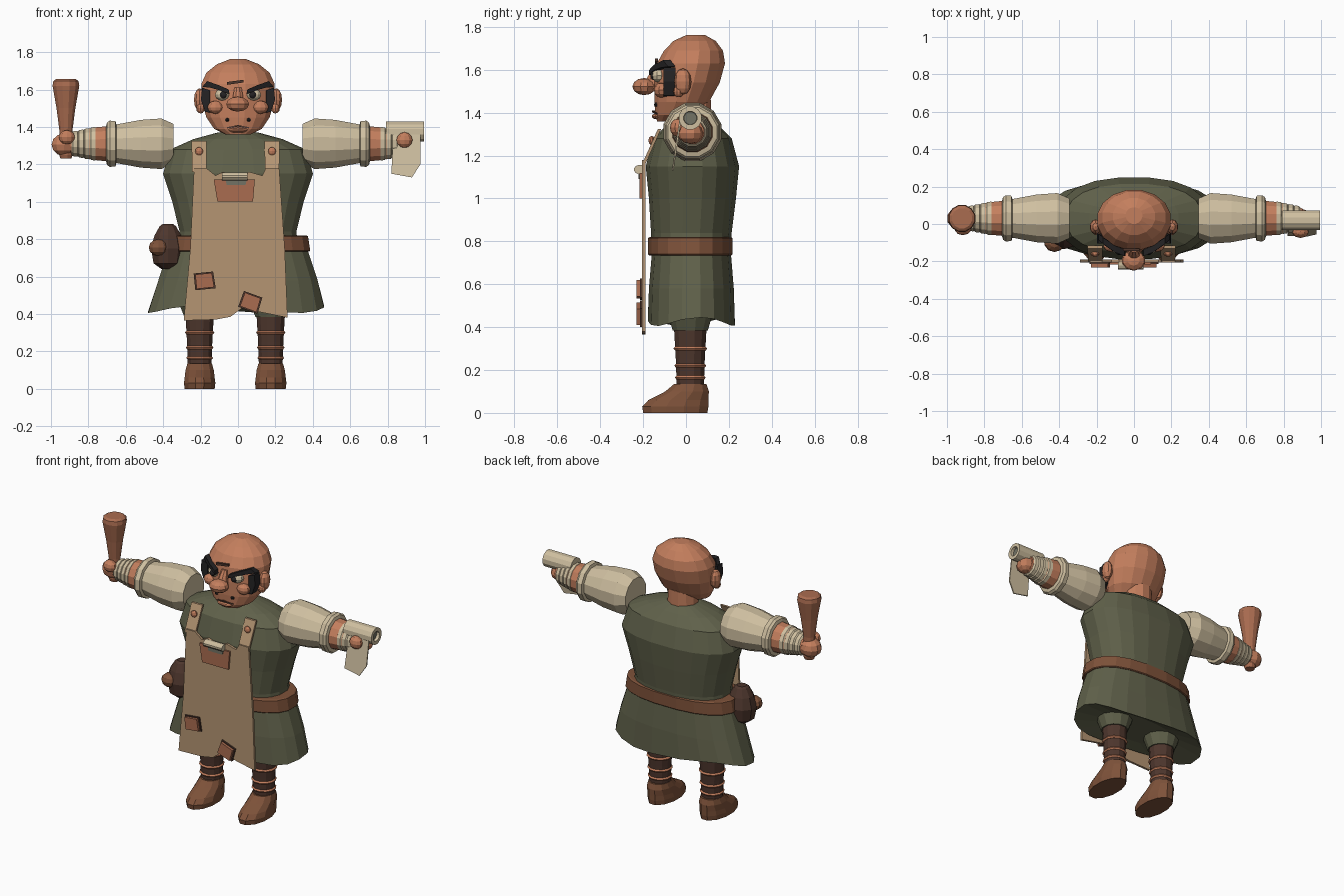
import bpy, bmesh, math
from mathutils import Matrix, Vector

if "Cube" in bpy.data.objects:
    bpy.data.objects.remove(bpy.data.objects["Cube"], do_unlink=True)


def material(name, r, g, b):
    m = bpy.data.materials.new(name)
    m.use_nodes = True
    m.diffuse_color = (r, g, b, 1)
    bsdf = next(n for n in m.node_tree.nodes if n.type == "BSDF_PRINCIPLED")
    bsdf.inputs["Base Color"].default_value = (r, g, b, 1)
    return m


SKIN = material("skin", .55, .21, .11)
WOOD = material("club wood", .40, .15, .08)
OLIVE = material("olive cloth", .115, .118, .068)
CREAM = material("cream linen", .62, .52, .35)
TAN = material("tan apron", .46, .30, .17)
LEATHER = material("leather", .21, .085, .042)
DARK = material("dark brown", .075, .037, .026)
BLACK = material("black hair", .018, .017, .018)
GREY = material("grey paper", .17, .17, .13)


def finish(name, bm, mat):
    bmesh.ops.recalc_face_normals(bm, faces=bm.faces)
    me = bpy.data.meshes.new(name)
    bm.to_mesh(me)
    bm.free()
    me.materials.append(mat)
    ob = bpy.data.objects.new(name, me)
    bpy.context.collection.objects.link(ob)
    return ob


def loft(name, mat, rings, axis="z", n=12, at=(0, 0, 0), power=2, hem=0):
    """Rings are (position, radius u, radius v, centre u, centre v)."""
    bm = bmesh.new()
    loops = []
    for i, ring in enumerate(rings):
        t, ru, rv, cu, cv = tuple(ring) + (0,) * (5 - len(ring))
        loop = []
        for k in range(n):
            a = math.tau * (k + .5) / n
            c, s = math.cos(a), math.sin(a)
            u = cu + ru * math.copysign(abs(c) ** (2 / power), c)
            v = cv + rv * math.copysign(abs(s) ** (2 / power), s)
            w = t + (hem * math.sin(3 * a + 1) if i == 1 else 0)
            p = {"z": (u, v, w), "x": (w, u, v), "y": (u, w, v)}[axis]
            loop.append(bm.verts.new(Vector(p) + Vector(at)))
        loops.append(loop)
    for a, b in zip(loops, loops[1:]):
        for k in range(n):
            j = (k + 1) % n
            bm.faces.new((a[k], a[j], b[j], b[k]))
    bm.faces.new(loops[0])
    bm.faces.new(loops[-1])
    return finish(name, bm, mat)


def blob(name, mat, at, size, n=10, rows=6):
    bm = bmesh.new()
    bmesh.ops.create_uvsphere(bm, u_segments=n, v_segments=rows, radius=1)
    bmesh.ops.transform(bm, matrix=Matrix.Translation(at) @ Matrix.Diagonal((*size, 1)), verts=bm.verts)
    return finish(name, bm, mat)


def plate(name, mat, pts, depth, thick=.015):
    """Outline in x and z; depth(x, z) gives the front y."""
    bm = bmesh.new()
    front = [bm.verts.new((x, depth(x, z), z)) for x, z in pts]
    back = [bm.verts.new((x, depth(x, z) + thick, z)) for x, z in pts]
    bm.faces.new(front)
    bm.faces.new(back[::-1])
    for k in range(len(pts)):
        j = (k + 1) % len(pts)
        bm.faces.new((front[k], back[k], back[j], front[j]))
    return finish(name, bm, mat)


def flat(y):
    return lambda x, z: y


# Tunic, skirt and belt
loft("tunic", OLIVE, [(.72, .33, .185, 0, .025), (.84, .315, .19, 0, .025), (1.0, .355, .205, 0, .03),
     (1.15, .405, .22, 0, .03), (1.28, .365, .185, 0, .03), (1.335, .24, .13, 0, .03),
     (1.37, .11, .08, 0, .03)], n=20, power=2.4)
loft("skirt", OLIVE, [(.46, .25, .13, 0, .02), (.425, .475, .205, -.01, .025), (.58, .43, .2, 0, .025),
     (.76, .37, .185, 0, .025)], n=20, power=2.4, hem=.02)
loft("belt", LEATHER, [(.735, .385, .195, 0, .02), (.74, .39, .2, 0, .02), (.815, .378, .2, 0, .02),
     (.82, .37, .19, 0, .02)], n=20, power=2.4)

# Legs, wraps and boots
for side, x in (("right", -.205), ("left", .175)):
    at = (x, .02, 0)
    loft(side + "_leg", DARK, [(.11, .065, .065), (.25, .07, .07), (.42, .08, .08)], at=at)
    loft(side + "_leg_cuff", OLIVE, [(.385, .085, .085), (.47, .12, .11)], at=at)
    for z, r in ((.165, .075), (.22, .077), (.3, .082)):
        loft(side + "_leg_wrap", SKIN, [(z - .009, r - .008, r - .008), (z, r, r), (z + .009, r - .008, r - .008)], at=at)
    loft(side + "_boot", LEATHER, [(0, .083, .155, 0, -.07), (.03, .087, .16, 0, -.07),
         (.06, .083, .145, 0, -.055), (.1, .078, .105, 0, -.015), (.135, .068, .078)], at=at)

# Arms with puffed sleeves and wrapped wrists
for side, s in (("right", -1), ("left", 1)):
    def arm(part, mat, profile):
        loft(side + part, mat, [(s * x, r, r) for x, r in profile], axis="x", at=(0, .03, 1.31))
    arm("_sleeve", CREAM, [(.345, .11), (.41, .14), (.52, .132), (.66, .105)])
    arm("_cuff", CREAM, [(.65, .105), (.655, .125), (.685, .128), (.7, .118), (.705, .1)])
    arm("_forearm", SKIN, [(.69, .098), (.77, .09), (.9, .055)])
    for k in range(4):
        x, r = .76 + k * .032, .093 - k * .007
        arm("_wrist_band", CREAM, [(x, r - .004), (x + .003, r), (x + .025, r - .003), (x + .034, r - .012)])

# Right hand and club
blob("right_fist", SKIN, (-.93, .03, 1.305), (.07, .065, .06))
blob("right_thumb", SKIN, (-.915, -.025, 1.345), (.045, .035, .038))
loft("club", WOOD, [(1.23, .03, .03), (1.25, .037, .037), (1.38, .036, .036), (1.5, .052, .052),
     (1.62, .074, .074), (1.645, .07, .07), (1.655, .055, .055)], at=(-.92, .03, 0))

# Left hand and scroll
blob("left_hand", SKIN, (.9, .02, 1.305), (.06, .06, .05))
blob("left_thumb", SKIN, (.89, -.04, 1.33), (.045, .035, .042))
loft("scroll", CREAM, [(.79, .055, .055), (.995, .055, .055), (.995, .032, .032), (.97, .03, .03)],
     axis="x", at=(0, .02, 1.375))
loft("scroll_hollow", GREY, [(.96, .03, .03), (.976, .03, .03)], axis="x", at=(0, .02, 1.375))
plate("scroll_sheet", CREAM, [(.83, 1.37), (.975, 1.37), (.975, 1.2), (.93, 1.13), (.82, 1.15)],
      lambda x, z: -.03 - (1.37 - z) * .15, .008)

# Apron with straps, pocket, note and patches
plate("apron", TAN, [(-.29, .365), (-.12, .37), (-.04, .385), (.02, .43), (.12, .41), (.265, .38),
      (.25, .75), (.22, 1.18), (.15, 1.18), (.13, 1.14), (.06, 1.16), (0, 1.135), (-.08, 1.16),
      (-.12, 1.14), (-.17, 1.18), (-.235, 1.18), (-.255, .75)], flat(-.205))
for x in (-.208, .182):
    plate("apron_strap", TAN, [(x - .038, 1.16), (x + .038, 1.16), (x + .04, 1.325), (x - .04, 1.325)],
          lambda x, z: -.205 + max(0, z - 1.16) * .45)
    blob("strap_button", SKIN, (x, -.16, 1.27), (.022, .015, .022))
plate("pocket", WOOD, [(-.13, 1.12), (.09, 1.12), (.08, 1.0), (-.11, 1.0)], flat(-.217))
plate("note", GREY, [(-.07, 1.13), (.05, 1.13), (.04, 1.09), (-.06, 1.09)], flat(-.222), .008)
loft("note_roll", CREAM, [(-.085, .028, .022), (.05, .028, .022)], axis="x", at=(0, -.215, 1.135))
for x, z, turn in ((-.178, .577, .1), (.068, .462, -.35)):
    for name, mat, size, y in (("patch_stitching", DARK, .055, -.215), ("patch", WOOD, .047, -.232)):
        corners = [(x + size * (a * math.cos(turn) - .82 * b * math.sin(turn)),
                    z + size * (a * math.sin(turn) + .82 * b * math.cos(turn)))
                   for a, b in ((-1, -1), (1, -1), (.9, 1), (-1, 1))]
        plate(name, mat, corners, flat(y), .02)

# Pouch on the belt
loft("pouch", DARK, [(.64, .035, .035), (.67, .08, .075), (.75, .095, .09), (.82, .075, .07),
     (.87, .045, .045), (.88, .03, .03)], n=10, at=(-.375, -.045, 0))
blob("pouch_flap", LEATHER, (-.425, -.1, .755), (.055, .05, .045))

# Head and neck
loft("neck", SKIN, [(1.33, .1, .09), (1.46, .09, .09)], at=(0, .03, 0))
loft("head", SKIN, [(1.36, .07, .05, 0, -.085), (1.39, .13, .095, 0, -.05), (1.45, .172, .13, 0, -.02),
     (1.54, .198, .155, 0, .005), (1.63, .2, .162, 0, .023), (1.69, .172, .14, 0, .035),
     (1.735, .115, .1, 0, .04), (1.762, .045, .045, 0, .045)], n=16)
blob("nose", SKIN, (-.002, -.195, 1.522), (.064, .055, .04))
loft("nose_bridge", SKIN, [(1.51, .04, .04, 0, -.17), (1.57, .028, .03, 0, -.15), (1.61, .02, .015, 0, -.137)], n=8)
plate("forehead_mark", DARK, [(-.06, 1.625), (.03, 1.638), (.03, 1.652), (-.06, 1.64)], flat(-.145))
plate("mouth", DARK, [(-.06, 1.392), (0, 1.402), (.06, 1.392), (.06, 1.399), (0, 1.41), (-.06, 1.399)],
      lambda x, z: -.158 + 6 * x * x, .02)
blob("lower_lip", SKIN, (0, -.135, 1.383), (.055, .025, .014))

# Paired face parts
for side, s in (("right", -1), ("left", 1)):
    blob(side + "_ear", SKIN, (s * .205, -.015, 1.545), (.032, .04, .062))
    blob(side + "_earlobe", SKIN, (s * .2, -.035, 1.5), (.025, .025, .028))
    blob(side + "_cheek", SKIN, (s * .12, -.115, 1.505), (.045, .035, .035))
    blob(side + "_eye", CREAM, (s * .083, -.125, 1.573), (.042, .035, .033))
    blob(side + "_pupil", BLACK, (s * .078, -.152, 1.572), (.02, .014, .02))
    blob(side + "_mouth_corner", BLACK, (s * .058, -.138, 1.438), (.013, .012, .01), 6, 4)
    plate(side + "_brow", BLACK, [(s * x, z) for x, z in
          ((.045, 1.575), (.05, 1.6), (.1, 1.622), (.165, 1.645), (.19, 1.615), (.15, 1.61), (.1, 1.597))],
          lambda x, z: -.178 + 2.6 * x * x, .035)
    plate(side + "_sideburn", BLACK, [(s * x, z) for x, z in
          ((.15, 1.595), (.192, 1.61), (.198, 1.545), (.175, 1.48), (.135, 1.475), (.15, 1.53))],
          lambda x, z: -.105, .055)
